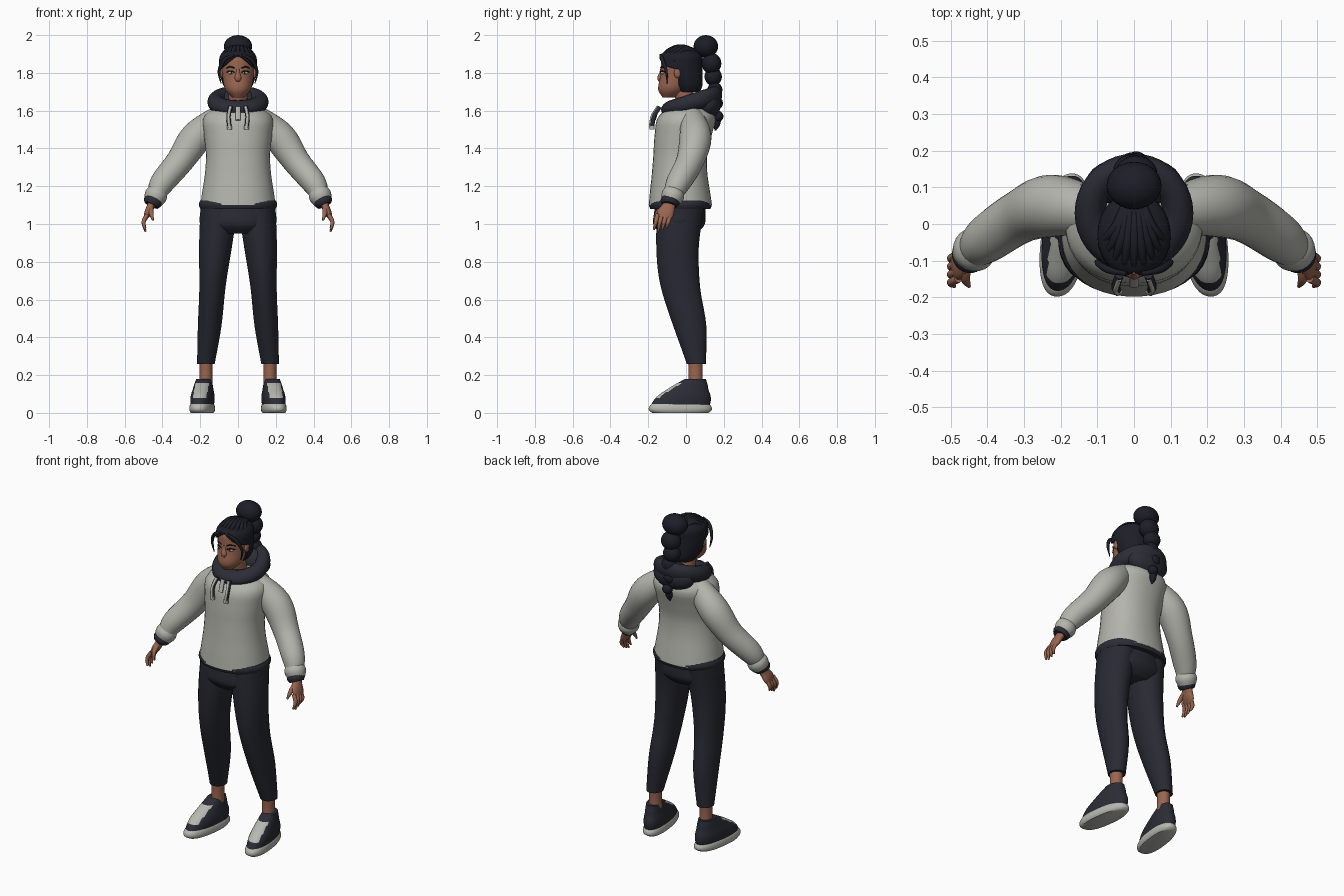
import bpy, bmesh, math
from mathutils import Vector, Matrix

cube = bpy.data.objects.get("Cube")
if cube:
    bpy.data.objects.remove(cube, do_unlink=True)


def material(name, *rgb):
    mat = bpy.data.materials.new(name)
    mat.use_nodes = True
    mat.diffuse_color = (*rgb, 1)
    shader = mat.node_tree.nodes["Principled BSDF"]
    shader.inputs["Base Color"].default_value = (*rgb, 1)
    return mat


GREY = material("hoodie grey", .46, .46, .42)
NAVY = material("navy rib", .024, .025, .036)
PANTS = material("trouser navy", .021, .022, .032)
HAIR = material("hair black", .012, .013, .02)
SKIN = material("skin brown", .32, .13, .08)
WHITE = material("sole white", .48, .48, .44)
EYE = material("eye white", .55, .53, .5)
IRIS = material("iris dark", .03, .02, .01)
LIP = material("lip brown", .22, .07, .05)
ACROSS, DEPTH, UP = Vector((1, 0, 0)), Vector((0, 1, 0)), Vector((0, 0, 1))


def dress(ob, name, mat, mirror=False):
    ob.name = name
    ob.data.materials.append(mat)
    bpy.ops.object.select_all(action='DESELECT')
    ob.select_set(True)
    bpy.context.view_layer.objects.active = ob
    bpy.ops.object.shade_smooth_by_angle(angle=math.radians(50))
    if mirror:
        ob.modifiers.new("mirror", 'MIRROR').use_mirror_merge = False
    return ob


def build(name, bm, mat, mirror):
    bmesh.ops.recalc_face_normals(bm, faces=bm.faces[:])
    mesh = bpy.data.meshes.new(name)
    bm.to_mesh(mesh)
    bm.free()
    ob = bpy.data.objects.new(name, mesh)
    bpy.context.collection.objects.link(ob)
    return dress(ob, name, mat, mirror)


def spline(values, u):
    # smooth curve through evenly spaced values
    last = len(values) - 1
    if last == 0:
        return values[0]
    u = min(max(u, 0), 1) * last
    i = min(int(u), last - 1)
    t = u - i
    before, start, end, after = (values[min(max(i + k, 0), last)] for k in (-1, 0, 1, 2))
    return .5 * (2 * start + (end - before) * t
                 + (2 * before - 5 * start + 4 * end - after) * t * t
                 + (3 * start - before - 3 * end + after) * t ** 3)


def loft(name, path, widths, mat, flat=(1,), ref=ACROSS, sides=24, rings=20,
         power=2, level=False, mirror=False):
    # sweep a rounded section; flat is the ratio of the second radius to the first
    path = [Vector(p) for p in path]
    bm, loops = bmesh.new(), []
    for j in range(rings + 1):
        u = j / rings
        centre, width = spline(path, u), max(spline(widths, u), .001)
        along = UP if level else (spline(path, u + .01) - spline(path, u - .01)).normalized()
        first = (ref - along * ref.dot(along)).normalized()
        second = along.cross(first) * spline(flat, u)
        loop = []
        for k in range(sides):
            angle = math.tau * (k + .5) / sides
            c, s = (math.copysign(abs(v) ** (2 / power), v)
                    for v in (math.cos(angle), math.sin(angle)))
            loop.append(bm.verts.new(centre + (first * c + second * s) * width))
        loops.append(loop)
    for low, high in zip(loops, loops[1:]):
        for k in range(sides):
            bm.faces.new((low[k - 1], low[k], high[k], high[k - 1]))
    bm.faces.new(loops[0])
    bm.faces.new(loops[-1])
    return build(name, bm, mat, mirror)


def ball(name, at, size, mat, mirror=False):
    bm = bmesh.new()
    place = Matrix.Translation(at) @ Matrix.Diagonal((*size, 1))
    bmesh.ops.create_uvsphere(bm, u_segments=24, v_segments=14, radius=1, matrix=place)
    return build(name, bm, mat, mirror)


# Hoodie body and ribbed hem
loft("hoodie_body", [(0, -.03, 1.1), (0, -.03, 1.37), (0, .02, 1.64)],
     [.2, .19, .175, .17, .18, .18, .08], GREY, flat=[.84], sides=40, power=2.2, level=True)
loft("hoodie_hem", [(0, -.03, 1.08), (0, -.03, 1.125)], [.2, .208, .2], NAVY,
     flat=[.8], sides=40, rings=8, power=2.2, level=True)

# Sleeves and cuffs
loft("sleeves", [(.1, .03, 1.57), (.22, .05, 1.46), (.31, .02, 1.33),
                 (.4, -.04, 1.22), (.43, -.07, 1.16)],
     [.06, .085, .073, .065, .05], GREY, ref=DEPTH, mirror=True)
loft("cuffs", [(.42, -.06, 1.18), (.45, -.08, 1.12)], [.05, .06, .05],
     GREY, ref=DEPTH, mirror=True)
loft("cuff_trim", [(.44, -.08, 1.14), (.46, -.09, 1.1)], [.04, .05, .04],
     NAVY, ref=DEPTH, mirror=True)

# Hands
loft("palms", [(.45, -.08, 1.12), (.49, -.12, 1.03)], [.03, .035, .044, .035],
     SKIN, flat=[.8, .5, .3], ref=DEPTH, sides=16, mirror=True)
for i, finger in enumerate(("index", "middle", "ring", "little")):
    y = -.15 + .022 * i
    loft(finger + "_fingers", [(.48, y, 1.05), (.5, y - .01, 1.01),
                               (.49, y - .02, .96 + .01 * abs(i - 1))],
         [.011, .011, .005], SKIN, ref=DEPTH, sides=10, rings=8, mirror=True)
loft("thumbs", [(.46, -.11, 1.09), (.46, -.15, 1.06), (.45, -.17, 1.02)],
     [.014, .013, .005], SKIN, ref=DEPTH, sides=10, rings=8, mirror=True)

# Hood folded around the neck, higher and fuller at the back
bpy.ops.mesh.primitive_torus_add(location=(0, 0, 0), major_segments=40, minor_segments=16,
                                 major_radius=.12, minor_radius=.042)
collar = dress(bpy.context.object, "hood_collar", NAVY)
for v in collar.data.vertices:
    rear = v.co.y / .12
    v.co.z = 1.645 + v.co.z * (1.1 + .2 * rear) + .03 * rear
    v.co.y += .03
ball("hood_back", (0, .115, 1.635), (.13, .07, .08), NAVY)

# Drawstrings with pale cores and tips, and the zip
for name, mat, radius, forward in (("drawstrings", NAVY, .012, 0),
                                   ("drawstring_cores", WHITE, .007, .01)):
    loft(name, [(.04, -.14 - forward, 1.62), (.05, -.17 - forward, 1.57),
                (.045, -.18 - forward, 1.51)], [radius], mat, sides=10, mirror=True)
loft("drawstring_tips", [(.045, -.18, 1.52), (.045, -.18, 1.5)], [.014], WHITE,
     sides=10, rings=2, mirror=True)
loft("zip", [(0, -.145, 1.62), (0, -.167, 1.55)], [.013], WHITE, flat=[.5],
     sides=12, rings=2, power=4)

# Trousers
loft("trouser_seat", [(0, -.03, 1.11), (0, -.04, .95)], [.19, .2, .2, .14], PANTS,
     flat=[.68], sides=40, level=True)
loft("trouser_legs", [(.1, -.03, 1.08), (.12, -.045, .87), (.135, -.03, .67),
                      (.15, .02, .46), (.17, .055, .26)],
     [.1, .087, .07, .063, .047], PANTS, flat=[1.25, 1.3, 1.5, 1.4, 1.1],
     level=True, mirror=True)
loft("ankles", [(.17, .05, .3), (.17, .05, .13)], [.037, .034, .037], SKIN,
     flat=[1.1], level=True, mirror=True)

# Shoes with a pale tongue panel, toes turned slightly outward
sole = loft("shoe_soles", [(.18, -.03, 0), (.18, -.03, .05)], [.056, .063, .062, .056],
            WHITE, flat=[2.65], sides=40, rings=8, power=2.4, level=True, mirror=True)
upper = loft("shoe_uppers", [(.18, -.03, .04), (.18, 0, .11), (.18, .05, .18)],
             [.058, .06, .05, .04], NAVY, flat=[2.7, 2.4, 2, 1.4],
             sides=48, power=2.3, level=True, mirror=True)
upper.data.materials.append(WHITE)
for face in upper.data.polygons:
    x, y, z = face.center
    if abs(x - .18) < .036 and y < 0 and .08 < z < .16:
        face.material_index = 1
for shoe in (sole, upper):
    for v in shoe.data.vertices:
        v.co.x -= (v.co.y - .05) * .12

# Neck, head and ears
loft("neck", [(0, .01, 1.58), (0, -.02, 1.74)], [.05], SKIN)
loft("head", [(0, -.09, 1.67), (0, -.04, 1.8), (0, -.03, 1.93)],
     [.03, .068, .081, .087, .083, .03], SKIN, flat=[1.12], sides=32, level=True)
ball("ears", (.09, -.045, 1.8), (.012, .018, .028), SKIN, mirror=True)

# Face
loft("nose", [(0, -.13, 1.82), (0, -.14, 1.755)], [.008, .01, .018, .01], SKIN,
     flat=[.8], sides=14)
ball("eyes", (.037, -.12, 1.8), (.017, .013, .008), EYE, mirror=True)
ball("irises", (.036, -.127, 1.8), (.007, .007, .007), IRIS, mirror=True)
for name, z in (("eyelids", 1.803), ("eyebrows", 1.825)):
    loft(name, [(.018, -.134, z), (.04, -.129, z + .007), (.062, -.108, z)],
         [.003, .004, .002], HAIR, ref=UP, sides=8, mirror=True)
ball("lips", (0, -.13, 1.727), (.025, .013, .009), LIP)

# Hair cap, cut open in front along a parted hairline
cap = loft("hair_cap", [(0, .01, 1.7), (0, -.03, 1.82), (0, -.02, 1.94)],
           [.055, .08, .096, .1, .09, .02], HAIR, flat=[1.17], sides=40, level=True)
part, slope, ear_line = 1.9, .8, -.04
bm = bmesh.new()
bm.from_mesh(cap.data)
for point, normal in ((DEPTH * ear_line, DEPTH), (UP * part, UP + ACROSS * slope),
                      (UP * part, UP - ACROSS * slope)):
    bmesh.ops.bisect_plane(bm, geom=bm.verts[:] + bm.edges[:] + bm.faces[:],
                           plane_co=point, plane_no=normal)
opening = []
for face in bm.faces:
    x, y, z = face.calc_center_median()
    if y < ear_line and z + slope * abs(x) < part:
        opening.append(face)
bmesh.ops.delete(bm, geom=opening, context='FACES')
bm.to_mesh(cap.data)
bm.free()
shell = cap.modifiers.new("thickness", 'SOLIDIFY')
shell.thickness, shell.offset = .012, -1

# Locks swept back to the bun, and loose strands beside the face
for k in range(-4, 5):
    turn = k * .32
    front = Vector((math.sin(turn), -math.cos(turn), .6 - .3 * abs(turn)))
    back = Vector((math.sin(turn) * .25, .6, .7))
    path = []
    for i in range(6):
        lift = UP * math.sin(math.pi * i / 5) * .5
        x, y, z = (front.lerp(back, i / 5) + lift).normalized()
        path.append((x * .1, y * .115 - .03, z * .095 + 1.84))
    loft(f"hair_lock_{k + 5}", path, [.006, .015, .015], HAIR, sides=10)
loft("loose_strands", [(.02, -.135, 1.895), (.07, -.125, 1.87), (.1, -.105, 1.81),
                       (.09, -.1, 1.745)], [.007, .01, .008, .002], HAIR,
     ref=DEPTH, sides=10, mirror=True)

# Bun and bubble braid, shrinking as it hangs
ball("hair_bun", (0, .105, 1.94), (.075, .065, .06), HAIR)
for i in range(5):
    r = .058 - .007 * i
    ball(f"braid_bubble_{i + 1}", (.006 * (-1) ** i, .135 + .009 * i, 1.85 - .07 * i),
         (r, r * .9, r * .95), HAIR)
loft("braid_tail", [(0, .17, 1.57), (0, .155, 1.495)], [.016, .02, .004], HAIR, sides=12)
